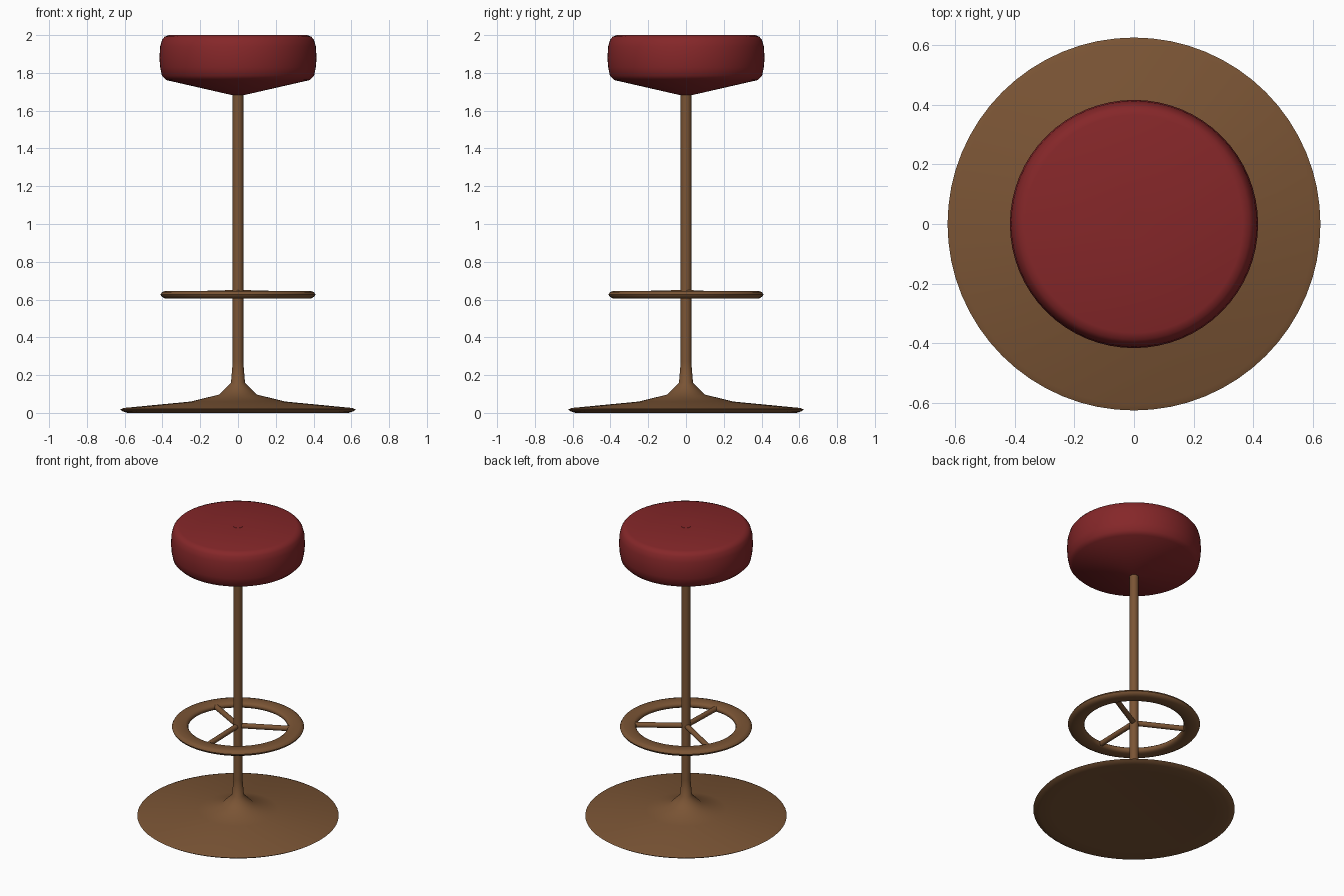
import bpy, math
from mathutils import Vector

if "Cube" in bpy.data.objects:
    bpy.data.objects.remove(bpy.data.objects["Cube"])


def material(name, rgb):
    m = bpy.data.materials.new(name)
    m.diffuse_color = (*rgb, 1)
    m.use_nodes = True
    m.node_tree.nodes["Principled BSDF"].inputs["Base Color"].default_value = m.diffuse_color
    return m


bronze = material("bronze brown", (0.195, 0.089, 0.035))
red = material("red leather", (0.235, 0.020, 0.022))


def finish(obj, mat, angle=50):
    obj.data.materials.append(mat)
    bpy.ops.object.select_all(action='DESELECT')
    obj.select_set(True)
    bpy.context.view_layer.objects.active = obj
    bpy.ops.object.shade_smooth_by_angle(angle=math.radians(angle))


def lathe(name, profile, mat, closed=False, n=64, angle=50):
    """Spin an (r, z) profile, listed bottom to top on the outside, around z."""
    verts, rings = [], []
    for r, z in profile:
        start = len(verts)
        count = 1 if r == 0 else n
        for i in range(count):
            a = 2 * math.pi * i / n
            verts.append((r * math.cos(a), r * math.sin(a), z))
        rings.append([start + i % count for i in range(n)])
    pairs = list(zip(rings, rings[1:]))
    if closed:
        pairs.append((rings[-1], rings[0]))
    faces = []
    for low, high in pairs:
        for i in range(n):
            j = (i + 1) % n
            faces.append(tuple(dict.fromkeys((low[i], low[j], high[j], high[i]))))
    mesh = bpy.data.meshes.new(name)
    mesh.from_pydata(verts, [], faces)
    obj = bpy.data.objects.new(name, mesh)
    bpy.context.collection.objects.link(obj)
    finish(obj, mat, angle)


def rod(name, a, b, radius, mat):
    a, b = Vector(a), Vector(b)
    bpy.ops.mesh.primitive_cylinder_add(vertices=16, radius=radius,
                                        depth=(b - a).length, location=(a + b) / 2)
    obj = bpy.context.object
    obj.name = name
    obj.rotation_euler = (b - a).to_track_quat('Z', 'Y').to_euler()
    finish(obj, mat)


# Flared base flowing up into the column
lathe("base_and_column", [(0, 0.005), (0.50, 0.005), (0.585, 0.0), (0.61, 0.008),
                          (0.625, 0.018), (0.605, 0.026), (0.25, 0.06), (0.10, 0.097),
                          (0.037, 0.16), (0.028, 0.27), (0.028, 1.72), (0, 1.72)], bronze)

# Padded seat with a shallow conical underside
lathe("seat", [(0, 1.68), (0.03, 1.682), (0.38, 1.762), (0.403, 1.785), (0.412, 1.83),
               (0.416, 1.88), (0.412, 1.94), (0.402, 1.975), (0.388, 1.992),
               (0.365, 2.0), (0.03, 1.998), (0, 1.998)], red, angle=60)

# Centre button of the seat, a thin sunken-looking disc
lathe("seat_button", [(0, 1.994), (0.028, 1.994), (0.028, 2.0), (0, 2.0)], red)

# Flattened footrest ring
lathe("footrest_ring", [(0.325, 0.605), (0.385, 0.605), (0.405, 0.616), (0.41, 0.627),
                        (0.402, 0.640), (0.385, 0.645), (0.325, 0.645), (0.312, 0.636),
                        (0.308, 0.625), (0.312, 0.614)], bronze, closed=True)

# Three spokes joining the ring to the column
for k in range(3):
    a = math.radians(30 + 120 * k)
    c, s = math.cos(a), math.sin(a)
    rod(f"footrest_spoke_{k + 1}", (0.01 * c, 0.01 * s, 0.634),
        (0.33 * c, 0.33 * s, 0.626), 0.017, bronze)
